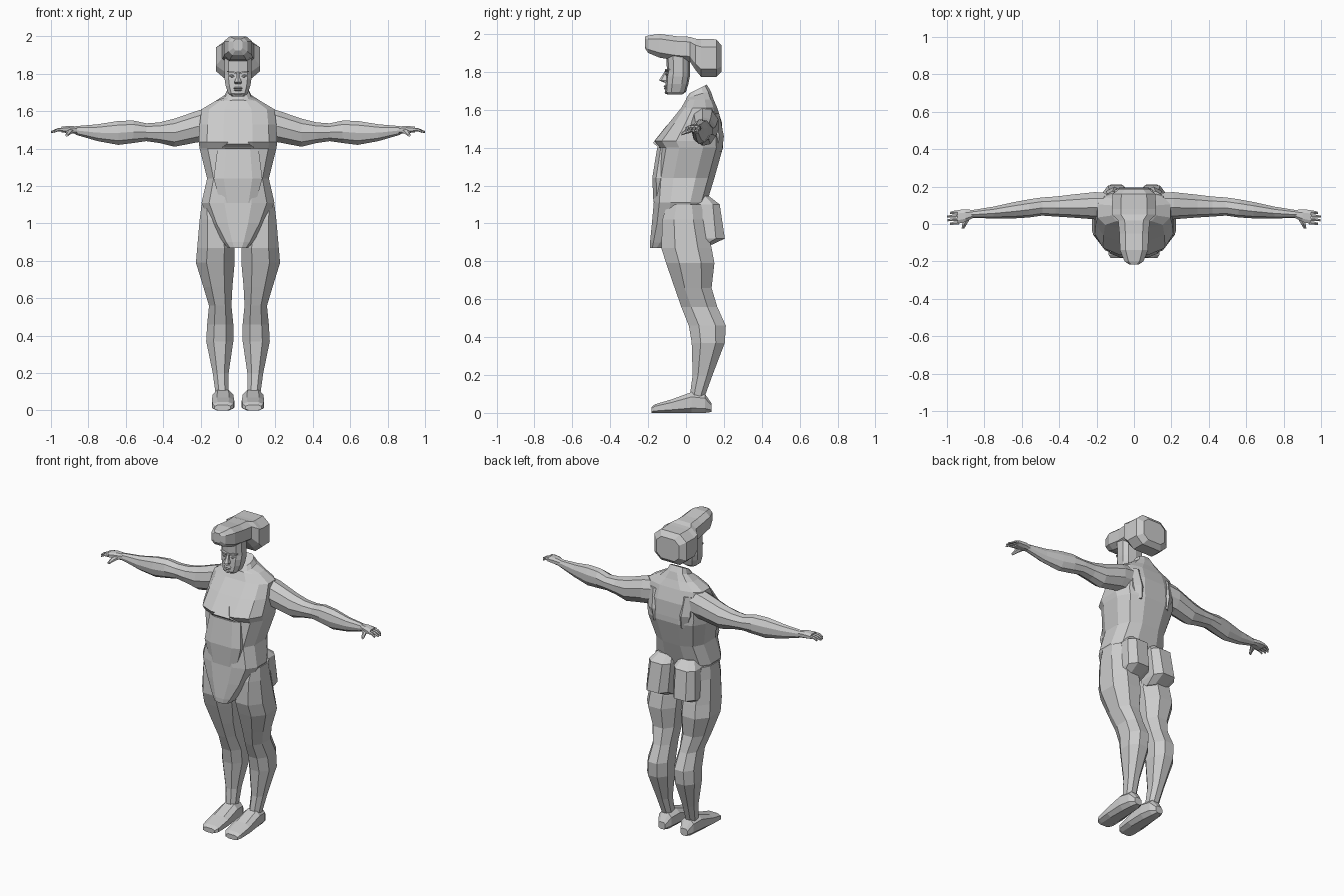
import bpy, bmesh, math


def loft(name, axis, rings, n=8, p=1.0, mirror=False):
    """Closed skin over rings (t, a0, a1, b0, b1[, slope]) stacked along an axis.
    a/b are the extents on the other two axes; slope tilts a ring along b."""
    bm = bmesh.new()
    shape = []
    for i in range(n):
        w = 2 * math.pi * (i + 0.5) / n
        c, s = math.cos(w), math.sin(w)
        shape.append((math.copysign(abs(c) ** p, c), math.copysign(abs(s) ** p, s)))
    mu = max(abs(u) for u, v in shape)
    mv = max(abs(v) for u, v in shape)
    loops = []
    for r in rings:
        t, a0, a1, b0, b1 = r[:5]
        slope = r[5] if len(r) > 5 else 0
        loop = []
        for u, v in shape:
            a = (a0 + a1) / 2 + u / mu * (a1 - a0) / 2
            b = (b0 + b1) / 2 + v / mv * (b1 - b0) / 2
            k = t + slope * (b - (b0 + b1) / 2)
            co = {'x': (k, a, b), 'y': (a, k, b), 'z': (a, b, k)}[axis]
            loop.append(bm.verts.new(co))
        loops.append(loop)
    for lo, hi in zip(loops, loops[1:]):
        for i in range(n):
            j = (i + 1) % n
            bm.faces.new((lo[i], lo[j], hi[j], hi[i]))
    bm.faces.new(loops[0])
    bm.faces.new(loops[-1])
    bmesh.ops.recalc_face_normals(bm, faces=bm.faces)
    me = bpy.data.meshes.new(name)
    bm.to_mesh(me)
    bm.free()
    ob = bpy.data.objects.new(name, me)
    bpy.context.collection.objects.link(ob)
    if mirror:
        m = ob.modifiers.new("mirror", 'MIRROR')
        m.use_mirror_merge = False
    return ob


def sym(rows):
    """Rings centred on x = 0: (t, half width, b0, b1[, slope])."""
    return [(r[0], -r[1], r[1], *r[2:]) for r in rows]


# Torso from crotch to neck stub
loft("torso", 'z', sym([
    (0.87, 0.055, -0.19, -0.08),
    (0.90, 0.08, -0.19, -0.02),
    (1.00, 0.145, -0.18, 0.08),
    (1.11, 0.195, -0.17, 0.11),
    (1.24, 0.165, -0.165, 0.15),
    (1.40, 0.205, -0.14, 0.195),
    (1.435, 0.21, -0.165, 0.195),
    (1.53, 0.205, -0.09, 0.19),
    (1.61, 0.195, -0.025, 0.165),
    (1.655, 0.12, 0.0, 0.145),
    (1.68, 0.07, 0.0, 0.13, 0.3),
    (1.71, 0.055, 0.02, 0.11, 0.5)]), n=12, p=0.75)

# Raised abdomen panel and breastbone wedge
loft("abdomen_plate", 'z', sym([
    (1.11, 0.095, -0.172, -0.08), (1.24, 0.13, -0.178, -0.08),
    (1.40, 0.11, -0.152, -0.06)]), n=8, p=0.6)
loft("breastbone", 'z', sym([
    (1.405, 0.09, -0.15, -0.08), (1.425, 0.06, -0.175, -0.08),
    (1.52, 0.004, -0.10, -0.06)]), n=4)

# Shoulder blades
loft("shoulder_blade", 'z', [
    (1.38, 0.08, 0.12, 0.1, 0.19), (1.46, 0.06, 0.15, 0.1, 0.2),
    (1.58, 0.08, 0.15, 0.1, 0.175)], n=6, mirror=True)

# Buttocks
loft("buttock", 'z', [
    (1.145, 0.03, 0.13, 0.03, 0.12),
    (1.10, 0.012, 0.165, 0.02, 0.178),
    (0.92, 0.02, 0.175, 0.0, 0.205),
    (0.88, 0.03, 0.16, -0.02, 0.12)], n=8, p=0.7, mirror=True)

# Legs
loft("leg", 'z', [
    (1.10, 0.10, 0.195, -0.10, 0.08),
    (1.02, 0.05, 0.205, -0.125, 0.10),
    (0.87, 0.018, 0.218, -0.13, 0.135),
    (0.79, 0.018, 0.225, -0.105, 0.15),
    (0.66, 0.03, 0.185, -0.06, 0.135),
    (0.56, 0.035, 0.155, -0.025, 0.165),
    (0.46, 0.025, 0.165, 0.015, 0.21),
    (0.37, 0.025, 0.17, 0.03, 0.205),
    (0.20, 0.05, 0.135, 0.035, 0.14),
    (0.09, 0.05, 0.12, 0.02, 0.10)], n=8, p=0.9, mirror=True)

# Feet
loft("foot", 'y', [
    (0.135, 0.055, 0.105, 0.005, 0.05),
    (0.10, 0.035, 0.125, 0.0, 0.10),
    (0.03, 0.025, 0.135, 0.0, 0.11),
    (-0.08, 0.02, 0.14, 0.0, 0.07),
    (-0.165, 0.025, 0.135, 0.0, 0.045),
    (-0.183, 0.04, 0.125, 0.0, 0.03)], n=8, p=0.7, mirror=True)

# Arms
loft("arm", 'x', [
    (0.14, 0.03, 0.17, 1.44, 1.62),
    (0.21, 0.025, 0.175, 1.435, 1.605),
    (0.34, 0.035, 0.16, 1.41, 1.56),
    (0.42, 0.04, 0.15, 1.43, 1.54),
    (0.49, 0.045, 0.145, 1.44, 1.535),
    (0.56, 0.035, 0.135, 1.43, 1.55),
    (0.64, 0.03, 0.12, 1.42, 1.548),
    (0.75, 0.03, 0.095, 1.44, 1.53),
    (0.87, 0.032, 0.075, 1.475, 1.52)], n=9, mirror=True)

# Hands: palm, four fingers, thumb
loft("palm", 'x', [
    (0.86, 0.032, 0.075, 1.478, 1.518),
    (0.90, 0.012, 0.078, 1.482, 1.522),
    (0.945, 0.0, 0.075, 1.487, 1.517)], n=8, p=0.8, mirror=True)
for i in range(4):
    y = -0.002 + 0.0195 * i
    end = (0.985, 0.997, 1.0, 0.985)[i]
    loft(f"finger_{i + 1}", 'x', [
        (0.935, y, y + 0.017, 1.492, 1.513),
        (0.965, y - 0.002, y + 0.014, 1.492, 1.509),
        (end, y - 0.003, y + 0.008, 1.483, 1.494)], n=6, mirror=True)
loft("thumb", 'y', [
    (0.03, 0.875, 0.91, 1.48, 1.51),
    (0.0, 0.893, 0.918, 1.472, 1.498),
    (-0.025, 0.908, 0.922, 1.464, 1.478)], n=6, mirror=True)

# Head
loft("head", 'z', sym([
    (1.68, 0.035, -0.10, -0.02),
    (1.695, 0.052, -0.11, 0.0),
    (1.735, 0.066, -0.108, 0.012),
    (1.775, 0.072, -0.106, 0.02),
    (1.80, 0.073, -0.10, 0.02),
    (1.89, 0.073, -0.105, 0.02)]), n=10, p=0.75)

# Face details
loft("nose", 'z', sym([
    (1.745, 0.016, -0.118, -0.09), (1.755, 0.02, -0.143, -0.09),
    (1.775, 0.012, -0.13, -0.09), (1.81, 0.007, -0.108, -0.09)]), n=6)
for name, z, hw, y in (("upper_lip", 1.724, 0.025, -0.12),
                       ("lower_lip", 1.713, 0.021, -0.118),
                       ("chin", 1.69, 0.022, -0.115)):
    loft(name, 'z', sym([(z - 0.006, hw * 0.7, y + 0.006, -0.09),
                         (z, hw, y, -0.09),
                         (z + 0.006, hw * 0.6, y + 0.008, -0.09)]), n=8)
loft("eye", 'x', [
    (0.018, -0.10, -0.09, 1.784, 1.788), (0.032, -0.107, -0.09, 1.779, 1.797),
    (0.05, -0.098, -0.085, 1.788, 1.793)], n=6, mirror=True)
loft("brow", 'x', [
    (0.01, -0.112, -0.09, 1.800, 1.808), (0.032, -0.112, -0.09, 1.806, 1.816),
    (0.058, -0.098, -0.08, 1.81, 1.816)], n=4, mirror=True)

# Hair: narrow swept-up front, broad hanging back
loft("hair", 'y', sym([
    (-0.217, 0.025, 1.925, 1.985),
    (-0.20, 0.05, 1.90, 1.992),
    (-0.14, 0.075, 1.875, 2.0),
    (-0.05, 0.078, 1.86, 1.988),
    (0.02, 0.085, 1.855, 1.985),
    (0.05, 0.118, 1.81, 1.975),
    (0.08, 0.118, 1.773, 1.973),
    (0.16, 0.115, 1.773, 1.972),
    (0.187, 0.08, 1.80, 1.94)]), n=8, p=0.6)
